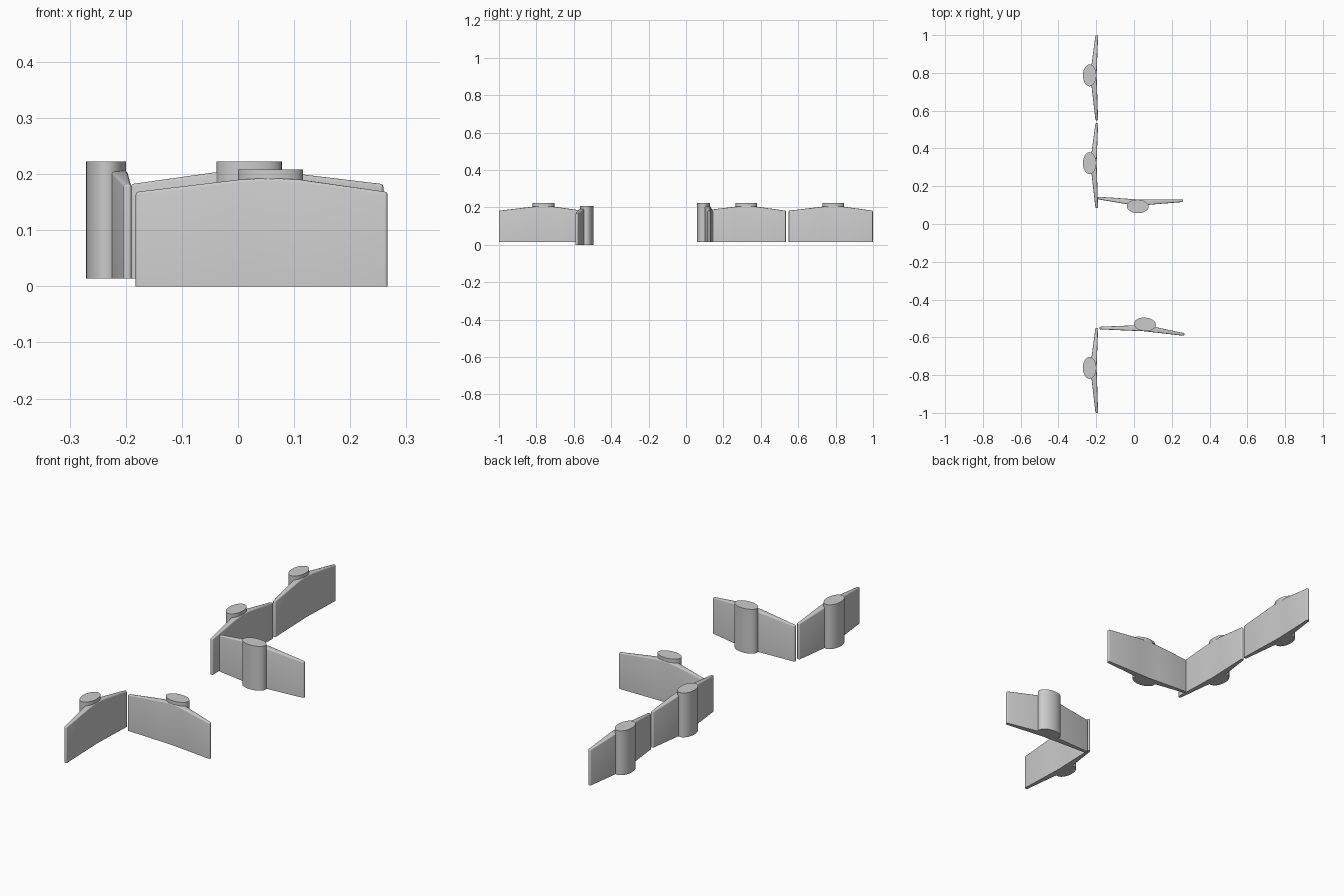
import bpy, bmesh, math
from mathutils import Matrix

if "Cube" in bpy.data.objects:
    bpy.data.objects.remove(bpy.data.objects["Cube"])

RX, RY, COL_H = 0.058, 0.0355, 0.208

# Wing stations along the panel: x, inner face y, outer face y, top z
STATIONS = [
    (-0.238, -0.045, -0.031, 0.168),
    (-0.055, -0.039, -0.010, 0.190),
    (0.0, -0.037, -0.004, 0.193),
    (0.055, -0.039, -0.010, 0.190),
    (0.212, -0.045, -0.031, 0.168),
]


def make_object(name, bm):
    bmesh.ops.recalc_face_normals(bm, faces=bm.faces)
    mesh = bpy.data.meshes.new(name)
    bm.to_mesh(mesh)
    bm.free()
    obj = bpy.data.objects.new(name, mesh)
    bpy.context.collection.objects.link(obj)
    return obj


# Bent, tapering wall with rounded upper and end edges
bm = bmesh.new()
rings = [[bm.verts.new(p) for p in ((x, yi, 0), (x, yo, 0), (x, yo, zt), (x, yi, zt))]
         for x, yi, yo, zt in STATIONS]
for a, b in zip(rings, rings[1:]):
    for i in range(4):
        j = (i + 1) % 4
        bm.faces.new((a[i], a[j], b[j], b[i]))
bm.faces.new(rings[0])
bm.faces.new(rings[-1][::-1])
bmesh.ops.recalc_face_normals(bm, faces=bm.faces)
edges = [e for e in bm.edges
         if e.calc_face_angle(0) > 0.8 and max(v.co.z for v in e.verts) > 0.01]
bmesh.ops.bevel(bm, geom=edges, offset=0.005, offset_type='OFFSET',
                segments=3, profile=0.5, affect='EDGES')
panel = make_object("wall_panel_1", bm)

# Oval column fused to the back of the wall
bm = bmesh.new()
bmesh.ops.create_cone(bm, cap_ends=True, segments=48, radius1=1, radius2=1, depth=COL_H,
                      matrix=Matrix.Translation((0, 0, COL_H / 2)) @ Matrix.Diagonal((RX, RY, 1, 1)))
column = make_object("column_cutter", bm)
column.hide_render = True

mod = panel.modifiers.new("join_column", 'BOOLEAN')
mod.operation = 'UNION'
mod.solver = 'EXACT'
mod.object = column
bpy.context.view_layer.objects.active = panel
panel.select_set(True)
bpy.ops.object.modifier_apply(modifier=mod.name)
bpy.data.objects.remove(column)
bpy.ops.object.shade_smooth_by_angle(angle=math.radians(35))

# Column centre x, y, base z and turn of each panel
PLACES = [
    (-0.235, 0.787, 0.014, 90),
    (-0.235, 0.322, 0.014, 90),
    (-0.235, -0.762, 0.014, 90),
    (0.020, 0.093, 0.014, 178.2),
    (0.058, -0.531, 0.0, -4.4),
]
for n, (x, y, z, turn) in enumerate(PLACES):
    obj = panel
    if n:
        obj = panel.copy()
        obj.name = f"wall_panel_{n + 1}"
        bpy.context.collection.objects.link(obj)
    obj.location = (x, y, z)
    obj.rotation_euler = (0, 0, math.radians(turn))
